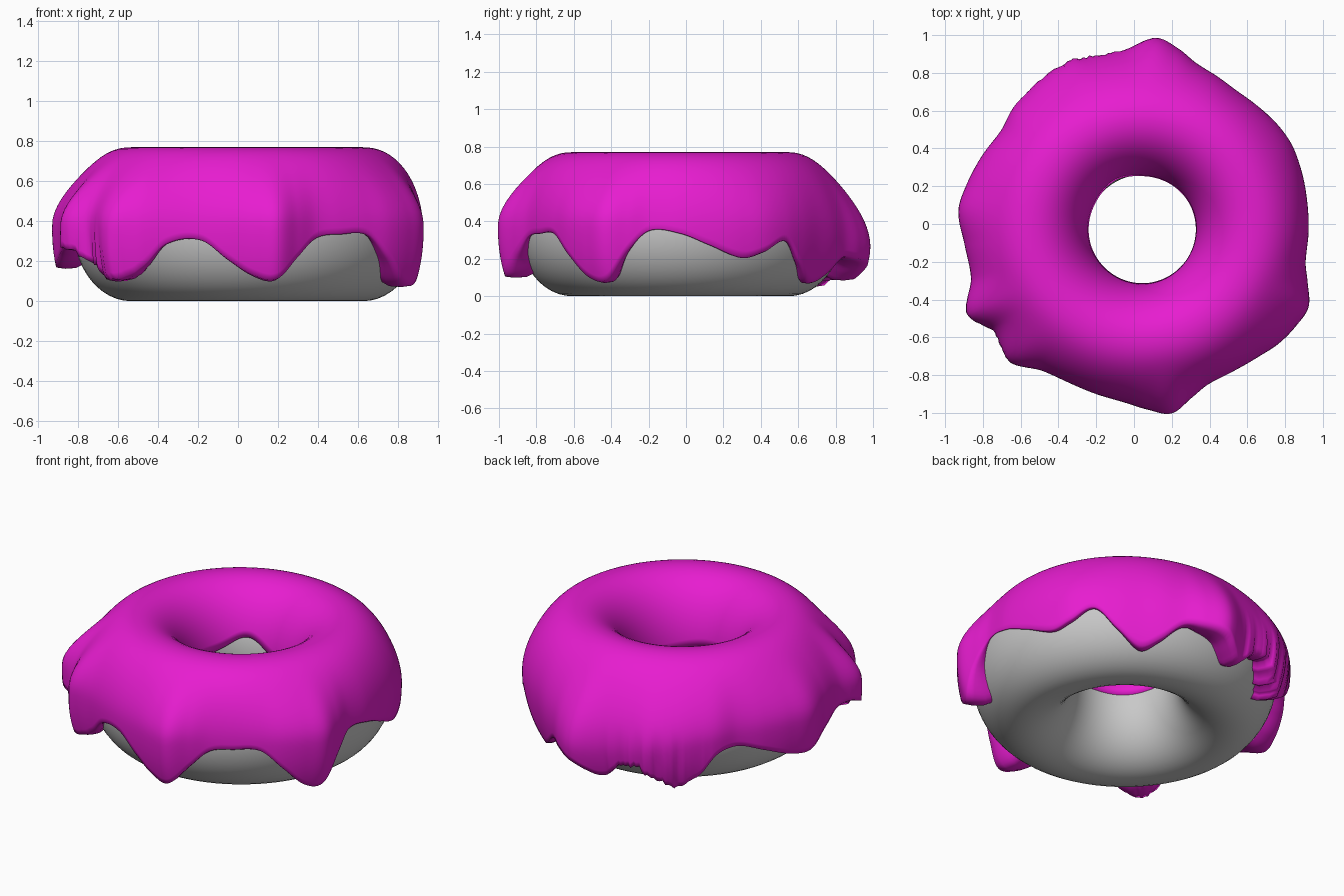
import bpy, bmesh, math, random

if "Cube" in bpy.data.objects:
    bpy.data.objects.remove(bpy.data.objects["Cube"])

random.seed(4)
CX, CY, CZ = 0.045, -0.03, 0.36      # ring centre
R, A, B = 0.578, 0.288, 0.36         # ring radius, half width, half height

# icing rim: angle, height of the lower edge, outer radius
RIM = [(0, .34, .88), (10, .28, .885), (22, .21, .90), (30, .24, .91), (39, .30, .905),
       (47, .18, .895), (56, .075, .89), (64, .12, .905), (72, .21, .93), (79, .20, .985),
       (86, .17, 1.025), (95, .09, .965), (105, .20, .955), (113, .15, .975), (122, .07, .965),
       (130, .13, .95), (137, .27, .94), (145, .30, .915), (155, .25, .935), (165, .19, .96),
       (174, .17, .98), (185, .24, .945), (196, .30, .945), (206, .27, 1.03), (214, .20, .955),
       (225, .11, .99), (234, .17, .92), (243, .29, .90), (255, .31, .905), (264, .21, .92),
       (272, .13, .955), (279, .11, .985), (286, .22, .93), (293, .32, .89), (302, .34, .89),
       (312, .335, .91), (320, .22, .94), (328, .10, .96), (335, .09, .97), (342, .25, .92),
       (349, .355, .88)]
RIM_W = [(p[0] - 360, *p[1:]) for p in RIM[-2:]] + RIM + [(p[0] + 360, *p[1:]) for p in RIM[:2]]


def material(name, rgb):
    m = bpy.data.materials.new(name)
    m.diffuse_color = (*rgb, 1)
    m.use_nodes = True
    m.node_tree.nodes["Principled BSDF"].inputs["Base Color"].default_value = m.diffuse_color
    return m


def rim(deg):
    """Smooth curve through the rim table."""
    for i in range(1, len(RIM_W) - 2):
        o, p, q, s = RIM_W[i - 1:i + 3]
        if p[0] <= deg <= q[0]:
            h = q[0] - p[0]
            t = (deg - p[0]) / h
            out = []
            for k in (1, 2):
                m0 = (q[k] - o[k]) / (q[0] - o[0]) * h
                m1 = (s[k] - p[k]) / (s[0] - p[0]) * h
                out.append((2 * t**3 - 3 * t**2 + 1) * p[k] + (t**3 - 2 * t**2 + t) * m0
                           + (3 * t**2 - 2 * t**3) * q[k] + (t**3 - t**2) * m1)
            return out


def bump(deg, mid, width):
    return math.exp(-((deg - mid) / width) ** 2)


def ring_mesh(name, profiles, mat, closed):
    """Skin a list of (r, z) profiles spread evenly round the ring."""
    bm = bmesh.new()
    n = len(profiles)
    rows = []
    for i, prof in enumerate(profiles):
        a = 2 * math.pi * i / n
        rows.append([bm.verts.new((CX + r * math.cos(a), CY + r * math.sin(a), z)) for r, z in prof])
    m = len(rows[0])
    for i in range(n):
        p, q = rows[i], rows[(i + 1) % n]
        for j in range(m if closed else m - 1):
            k = (j + 1) % m
            bm.faces.new((p[j], p[k], q[k], q[j]))
    bmesh.ops.recalc_face_normals(bm, faces=bm.faces)
    for f in bm.faces:
        f.smooth = True
    me = bpy.data.meshes.new(name)
    bm.to_mesh(me)
    bm.free()
    me.materials.append(mat)
    ob = bpy.data.objects.new(name, me)
    bpy.context.collection.objects.link(ob)
    return ob


def dough_half(z):
    return A * math.sqrt(max(0, 1 - ((z - CZ) / B) ** 2))


# dough
circle = [(R + A * math.cos(t * math.pi / 24), CZ + B * math.sin(t * math.pi / 24)) for t in range(48)]
ring_mesh("dough", [circle] * 96, material("plain dough", (0.58, 0.58, 0.58)), True)

# icing: inner wall, over the top, down the outside to the dripping rim
N = 360
TOP = 0.41
profiles = []
for i in range(N):
    deg = i * 360 / N
    edge, rmax = rim(deg)
    # crumpled patches at the back and the front left
    rough = min(1, bump(deg, 114, 15) + bump(deg, 215, 12))
    crease = rough * (0.008 * math.sin(deg * 0.9) + random.uniform(-.012, .012))
    edge += rough * (0.012 * math.sin(deg * 0.7) + random.uniform(-.012, .012))
    # inner side
    zin = 0.38 + 0.11 * bump(deg, 116, 26) + 0.05 * bump(deg, 200, 40) + 0.02 * math.sin(math.radians(deg * 3))
    s0 = math.asin((zin - CZ) / TOP)
    prof = [(R - dough_half(zin) + 0.02, zin + 0.005)]
    for j in range(13):
        s = s0 + (math.pi / 2 - s0) * j / 12
        prof.append((R - (A + 0.008) * math.cos(s), CZ + TOP * math.sin(s)))
    # outer side, swelling outwards towards each drip
    s1 = math.asin((edge - CZ) / TOP)
    back = bump(deg, 85, 40)
    for j in range(1, 25):
        s = math.pi / 2 + (s1 - math.pi / 2) * j / 24
        z = CZ + TOP * math.sin(s)
        c = math.cos(s)
        if s < 0:
            c = 1 - 0.6 * (1 - c)
        else:
            c = c ** (0.92 + 0.08 * back)
        w = min(1, max(0, (0.75 - z) / (0.36 + 0.16 * back)))
        w = w * w * (3 - 2 * w)
        low = min(1, max(0, (0.42 - z) / 0.2))
        prof.append((R + 0.299 * c + (rmax - 0.877) * w + crease * low, z))
    # rounded lip tucked back into the dough
    r, z = prof[-1]
    inner = R + dough_half(z)
    prof.append((r - 0.3 * (r - inner), z - 0.006))
    prof.append((r - 0.7 * (r - inner), z - 0.002))
    prof.append((R + dough_half(z + 0.02) - 0.012, z + 0.02))
    profiles.append(prof)
ring_mesh("icing", profiles, material("magenta icing", (0.80, 0.012, 0.63)), False)
